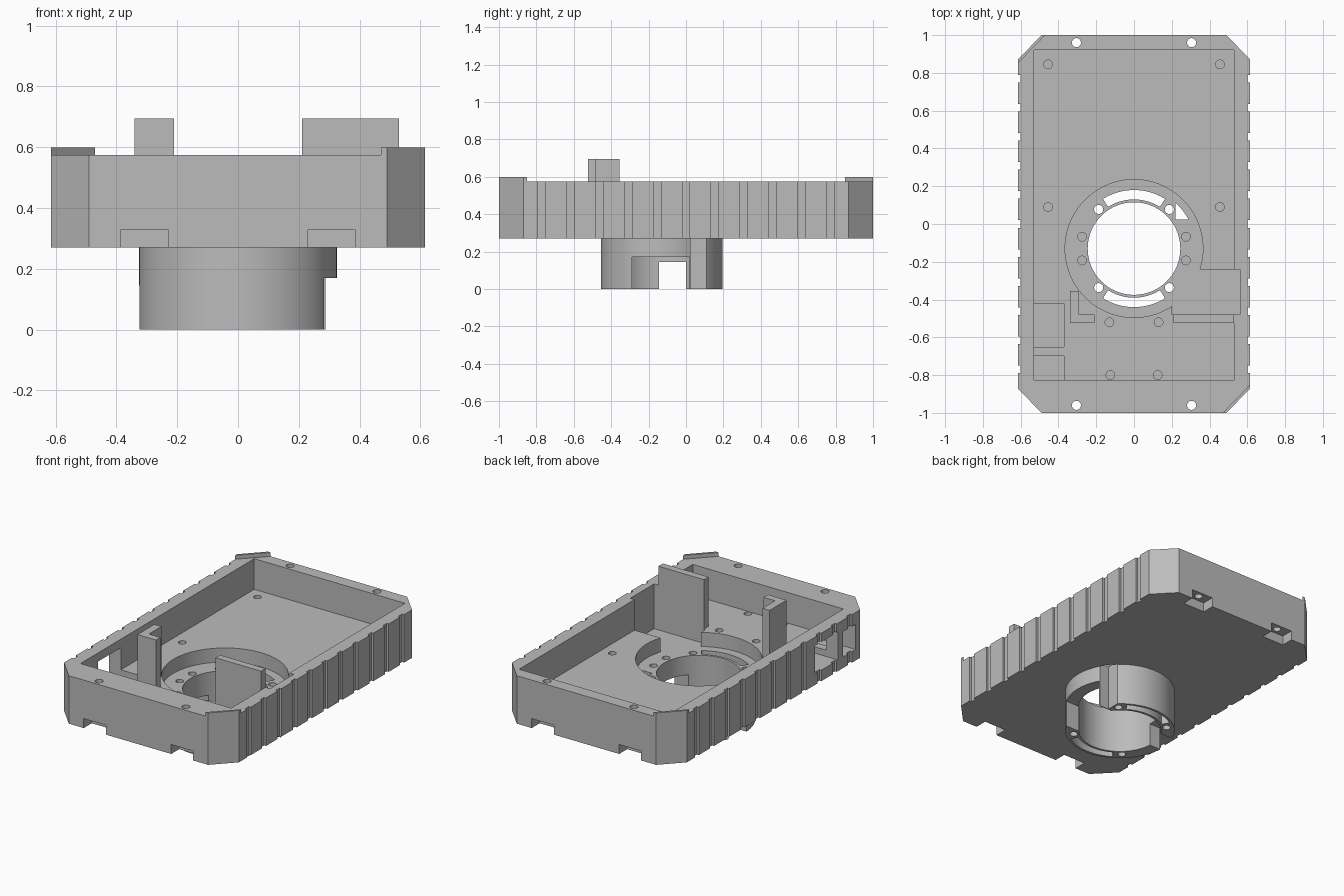
import bpy, bmesh, math
from mathutils import Vector

if "Cube" in bpy.data.objects:
    bpy.data.objects.remove(bpy.data.objects["Cube"])

grey = bpy.data.materials.new("plain grey")
grey.use_nodes = True
COLOUR = (0.5, 0.5, 0.5, 1)
grey.diffuse_color = COLOUR
grey.node_tree.nodes["Principled BSDF"].inputs["Base Color"].default_value = COLOUR

# Main heights and the centre of the round socket
BASE, RIM, FLOOR, SEAT = 0.27, 0.575, 0.38, 0.29
CY = -0.13
HIGH = 1.0


def prism(name, pts, z0, z1):
    """Upright solid from an anticlockwise outline."""
    bm = bmesh.new()
    face = bm.faces.new([bm.verts.new((x, y, z0)) for x, y in pts])
    ext = bmesh.ops.extrude_face_region(bm, geom=[face])
    verts = [g for g in ext["geom"] if isinstance(g, bmesh.types.BMVert)]
    bmesh.ops.translate(bm, vec=(0, 0, z1 - z0), verts=verts)
    bmesh.ops.recalc_face_normals(bm, faces=bm.faces)
    mesh = bpy.data.meshes.new(name)
    bm.to_mesh(mesh)
    bm.free()
    mesh.materials.append(grey)
    obj = bpy.data.objects.new(name, mesh)
    bpy.context.collection.objects.link(obj)
    return obj


def box(name, x0, x1, y0, y1, z0, z1):
    return prism(name, [(x0, y0), (x1, y0), (x1, y1), (x0, y1)], z0, z1)


def arc(r, a0, a1, n, cx=0, cy=CY):
    angles = [math.radians(a0 + (a1 - a0) * i / n) for i in range(n + 1)]
    return [(cx + r * math.cos(a), cy + r * math.sin(a)) for a in angles]


def cylinder(name, cx, cy, r, z0, z1, n=96):
    return prism(name, arc(r, 0, 360, n, cx, cy)[:-1], z0, z1)


def combine(target, tool, operation="DIFFERENCE"):
    mod = target.modifiers.new("combine", "BOOLEAN")
    mod.operation, mod.solver, mod.object = operation, "EXACT", tool
    bpy.context.view_layer.objects.active = target
    bpy.ops.object.modifier_apply(modifier=mod.name)
    bpy.data.objects.remove(tool)


# Tray outline: chamfered rectangle with narrow grooves along both long sides
W, GROOVE, PITCH, HALF = 0.615, 0.014, 0.154, 0.02
right = [(0.49, -1), (W, -0.87)]
for k in range(-5, 6):
    y = k * PITCH
    right += [(W, y - HALF), (W - GROOVE, y - HALF),
              (W - GROOVE, y + HALF), (W, y + HALF)]
right += [(W, 0.87), (0.49, 1)]
outline = right + [(-x, -y) for x, y in right]
tray = prism("tray", outline, BASE, RIM)

# Inner cavity, then the round socket added underneath
combine(tray, box("cavity", -0.53, 0.53, -0.825, 0.92, FLOOR, HIGH))
combine(tray, cylinder("socket", 0, CY, 0.325, 0, SEAT + 0.02), "UNION")

# Counterbore, its side pocket and the bore
combine(tray, cylinder("counterbore", 0, CY, 0.365, SEAT, HIGH))
combine(tray, box("side_pocket", 0.2, 0.56, -0.48, -0.24, SEAT, HIGH))
combine(tray, cylinder("bore", 0, CY, 0.245, -1, HIGH))

# Curved slots at the front and back of the socket ring
for mid in (90, 270):
    pts = arc(0.31, mid - 32, mid + 32, 20) + arc(0.26, mid + 32, mid - 32, 20)
    combine(tray, prism("slot", pts, -1, HIGH))

# Side windows and corner opening of the socket
combine(tray, box("left_window", 0.1, 0.4, -0.29, 0.02, -1, 0.17))
combine(tray, box("right_window", -0.4, -0.1, -0.145, 0, -1, 0.145))
corner = [(0.22, 0.025)] + arc(0.327, 28.3, 47.7, 8)
combine(tray, prism("corner_opening", corner, -1, HIGH))

# Port openings in the right wall with shallow floor pockets behind
for y0, y1, top in ((-0.65, -0.42, 0.52), (-0.825, -0.70, 0.50)):
    combine(tray, box("port", -0.8, -0.37, y0, y1, 0.34, top))

# Screw notches and through holes at both ends
for sx in (-1, 1):
    for sy in (-1, 1):
        xs = sorted((sx * 0.23, sx * 0.385))
        ys = sorted((sy * 0.92, sy * 1.2))
        combine(tray, box("notch", *xs, *ys, 0, 0.33))
        combine(tray, cylinder("end_hole", sx * 0.305, sy * 0.96, 0.024, 0, HIGH, 24))
        combine(tray, cylinder("ring_hole", sx * 0.187, CY + sy * 0.207,
                               0.024, -1, HIGH, 24))
        # Blind holes in the seat
        combine(tray, cylinder("seat_hole", sx * 0.275, CY + sy * 0.063,
                               0.023, 0.22, HIGH, 24))
    # Blind holes in the floor
    for x, y in ((0.455, 0.845), (0.455, 0.09), (0.13, -0.52), (0.125, -0.8)):
        combine(tray, cylinder("floor_hole", sx * x, y, 0.023, 0.30, HIGH, 24))

# Thin raised lips on two opposite chamfered corners
lip = [(0.49, -1), (W, -0.87), (W, -0.85), (0.47, -1)]
prism("front_corner_lip", lip, RIM - 0.01, 0.6)
prism("back_corner_lip", [(-x, -y) for x, y in lip], RIM - 0.01, 0.6)

# Angled post and flat plate standing in the tray
prism("angle_post", [(-0.34, -0.525), (-0.21, -0.525), (-0.21, -0.48),
                     (-0.29, -0.48), (-0.29, -0.355), (-0.34, -0.355)],
      SEAT + 0.02, 0.695)
box("divider_plate", 0.21, 0.53, -0.525, -0.48, SEAT, 0.695)

# Smooth the round walls, keep the edges sharp
bpy.ops.object.select_all(action="DESELECT")
tray.select_set(True)
bpy.context.view_layer.objects.active = tray
bpy.ops.object.shade_smooth_by_angle(angle=math.radians(25))
